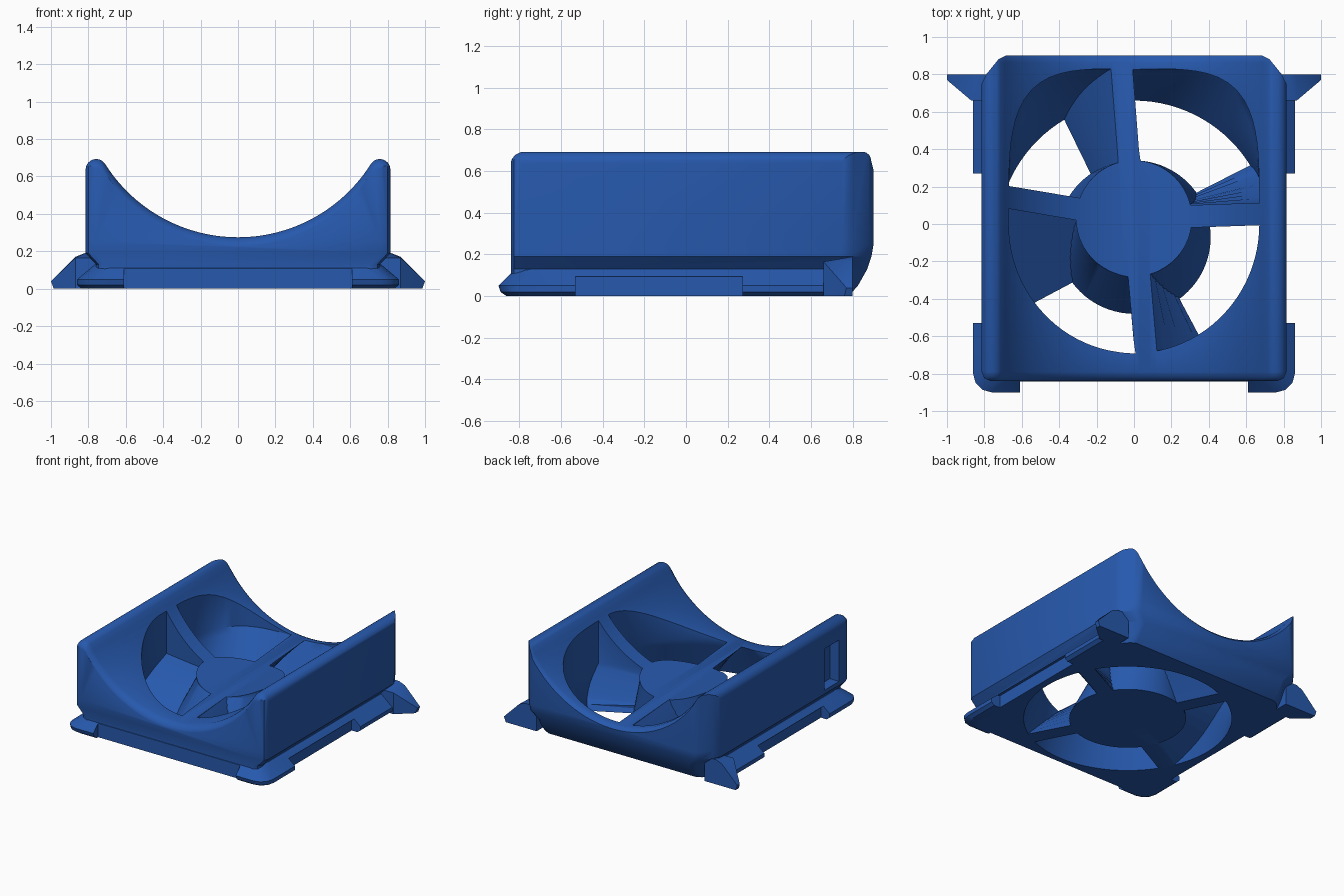
import bpy, bmesh, math
from math import sin, cos, radians

cube = bpy.data.objects.get("Cube")
if cube:
    bpy.data.objects.remove(cube)

blue = bpy.data.materials.new("blue plastic")
blue.use_nodes = True
BLUE = (0.02, 0.1, 0.42, 1)
blue.diffuse_color = BLUE
blue.node_tree.nodes["Principled BSDF"].inputs["Base Color"].default_value = BLUE


def finish(name, bm):
    bmesh.ops.recalc_face_normals(bm, faces=bm.faces)
    mesh = bpy.data.meshes.new(name)
    bm.to_mesh(mesh)
    bm.free()
    mesh.materials.append(blue)
    obj = bpy.data.objects.new(name, mesh)
    bpy.context.collection.objects.link(obj)
    return obj


def loft(name, rings):
    """Skin a list of equal-length point rings and cap both ends."""
    bm = bmesh.new()
    rows = [[bm.verts.new(p) for p in ring] for ring in rings]
    n = len(rows[0])
    for a, b in zip(rows, rows[1:]):
        for i in range(n):
            j = (i + 1) % n
            bm.faces.new((a[i], a[j], b[j], b[i]))
    bm.faces.new(rows[0][::-1])
    bm.faces.new(rows[-1])
    return finish(name, bm)


def hull(name, points):
    bm = bmesh.new()
    for p in points:
        bm.verts.new(p)
    out = bmesh.ops.convex_hull(bm, input=bm.verts)
    junk = {v for v in out["geom_interior"] if isinstance(v, bmesh.types.BMVert)}
    bmesh.ops.delete(bm, geom=list(junk), context="VERTS")
    return finish(name, bm)


def box(name, lo, hi):
    return hull(name, [(x, y, z) for x in (lo[0], hi[0])
                       for y in (lo[1], hi[1]) for z in (lo[2], hi[2])])


def combine(target, tool, operation):
    """Apply a boolean and discard the tool object."""
    bpy.context.view_layer.objects.active = target
    mod = target.modifiers.new("combine", "BOOLEAN")
    mod.operation, mod.object, mod.solver = operation, tool, "EXACT"
    bpy.ops.object.modifier_apply(modifier=mod.name)
    bpy.data.objects.remove(tool)


def mirrored(half):
    return half + [(-x, y) for x, y in reversed(half)]


# Main shell: chamfered plan, curled rear underside, undercut sides
def shell_ring(z, hw, back):
    half = [(hw - 0.05, -0.84), (hw - 0.015, -0.825), (hw, -0.79),
            (hw, back - 0.15), (hw - 0.025, back - 0.10),
            (hw - 0.09, back - 0.02), (hw - 0.13, back)]
    return [(x, y, z) for x, y in mirrored(half)]


shell = loft("fan_cradle", [shell_ring(*r) for r in (
    (0, 0.76, 0.78), (0.05, 0.76, 0.825), (0.13, 0.76, 0.87),
    (0.19, 0.815, 0.89), (0.25, 0.815, 0.9), (0.75, 0.815, 0.9))])


# Sloped mounting flange with rounded front corners
def flange_ring(z, hw, front):
    half = [(hw - 0.1, front), (hw - 0.05, front + 0.013),
            (hw - 0.013, front + 0.05), (hw, front + 0.1), (hw, 0.68)]
    return [(x, y, z) for x, y in mirrored(half)]


flange = loft("flange", [flange_ring(*r) for r in (
    (0, 0.835, -0.86), (0.02, 0.86, -0.89), (0.05, 0.86, -0.9),
    (0.13, 0.765, -0.82))])
combine(flange, box("front_notch", (-0.61, -1, -0.1), (0.61, -0.842, 0.11)), "DIFFERENCE")
for s in (-1, 1):
    combine(flange, box("side_notch", (s * 0.785, -0.53, -0.1), (s, 0.27, 0.095)), "DIFFERENCE")
combine(shell, flange, "UNION")

# Rear ears
for s in (-1, 1):
    profile = [(0.72, 0), (0.72, 0.19), (0.82, 0.19), (0.87, 0.17), (1, 0.04), (0.985, 0)]
    pts = [(s * x, 0.8, z) for x, z in profile]
    pts += [(s * x, 0.66, z) for x in (0.72, 0.87) for z in (0, 0.165)]
    pts += [(s, 0.77, 0.04), (s * 0.985, 0.76, 0)]
    combine(shell, hull("ear", pts), "UNION")


# Air duct: round underneath, squarer toward the rear on top
def duct_ring(z, t):
    ring = []
    for i in range(96):
        a = 2 * math.pi * i / 96
        c, s = cos(a), sin(a)
        b, n = (0.83, 4) if s > 0 else (0.69, 2)
        top = (abs(c / 0.67) ** n + abs(s / b) ** n) ** (-1 / n)
        r = 0.73 * (1 - t) + top * t
        ring.append((r * c, r * s - 0.07 * (1 - t), z))
    return ring


combine(shell, loft("duct", [duct_ring(-0.05, 0)] +
                    [duct_ring(0.28 * i / 6, i / 6) for i in range(7)] +
                    [duct_ring(0.9, 1)]), "DIFFERENCE")

# Leaning hub
def hub_ring(z, r, y):
    return [(r * cos(radians(a)), y + r * sin(radians(a)), z) for a in range(0, 360, 5)]


hub = loft("hub", [hub_ring(0, 0.41, -0.07), hub_ring(0.28, 0.31, 0.03), hub_ring(0.65, 0.31, 0.03)])


# Twisted blades joining hub and duct wall
def blade_ring(z, t, low, high, reach):
    a = radians(low + (high - low) * t)
    r1 = 0.75 + (reach - 0.75) * t
    cy = -0.07 + 0.1 * t
    return [(r * cos(a) - w * sin(a), cy + r * sin(a) + w * cos(a), z)
            for r, w in ((0.15, -0.06), (r1, -0.06), (r1, 0.06), (0.15, 0.06))]


for low, high, reach in ((27, 2, 0.75), (116, 94.5, 0.83), (208, 170.5, 0.76), (298, 275, 0.75)):
    rings = [blade_ring(0.28 * i / 8, i / 8, low, high, reach) for i in range(9)]
    rings.append(blade_ring(0.66, 1, low, high, reach))
    combine(hub, loft("blade", rings), "UNION")
combine(shell, hub, "UNION")


# Trough cut along the depth, with rounded wall tops and softened end rims
def trough_ring(y, drop):
    half = []
    for i in range(25):
        x = 0.69 * i / 24
        half.append((x, 1.115 - math.sqrt(0.84 ** 2 - x * x)))
    for a in range(140, -1, -14):
        half.append((0.758 + 0.057 * cos(radians(a)), 0.636 + 0.057 * sin(radians(a))))
    half += [(0.9, 0.62), (0.9, 1.2)]
    outline = half + [(-x, z) for x, z in reversed(half[1:])]
    return [(x, y, z - drop) for x, z in outline]


rims = [(-0.95, 0.06), (-0.845, 0.06), (-0.835, 0.035), (-0.82, 0.015), (-0.79, 0),
        (0.865, 0), (0.885, 0.008), (0.9, 0.025), (0.95, 0.025)]
combine(shell, loft("trough", [trough_ring(*r) for r in rims]), "DIFFERENCE")

# Shallow cable slot in one side wall
combine(shell, box("slot", (-0.9, -0.71, 0.22), (-0.735, -0.53, 0.54)), "DIFFERENCE")

bpy.ops.object.select_all(action="DESELECT")
shell.select_set(True)
bpy.context.view_layer.objects.active = shell
bpy.ops.object.shade_smooth_by_angle(angle=radians(32))
